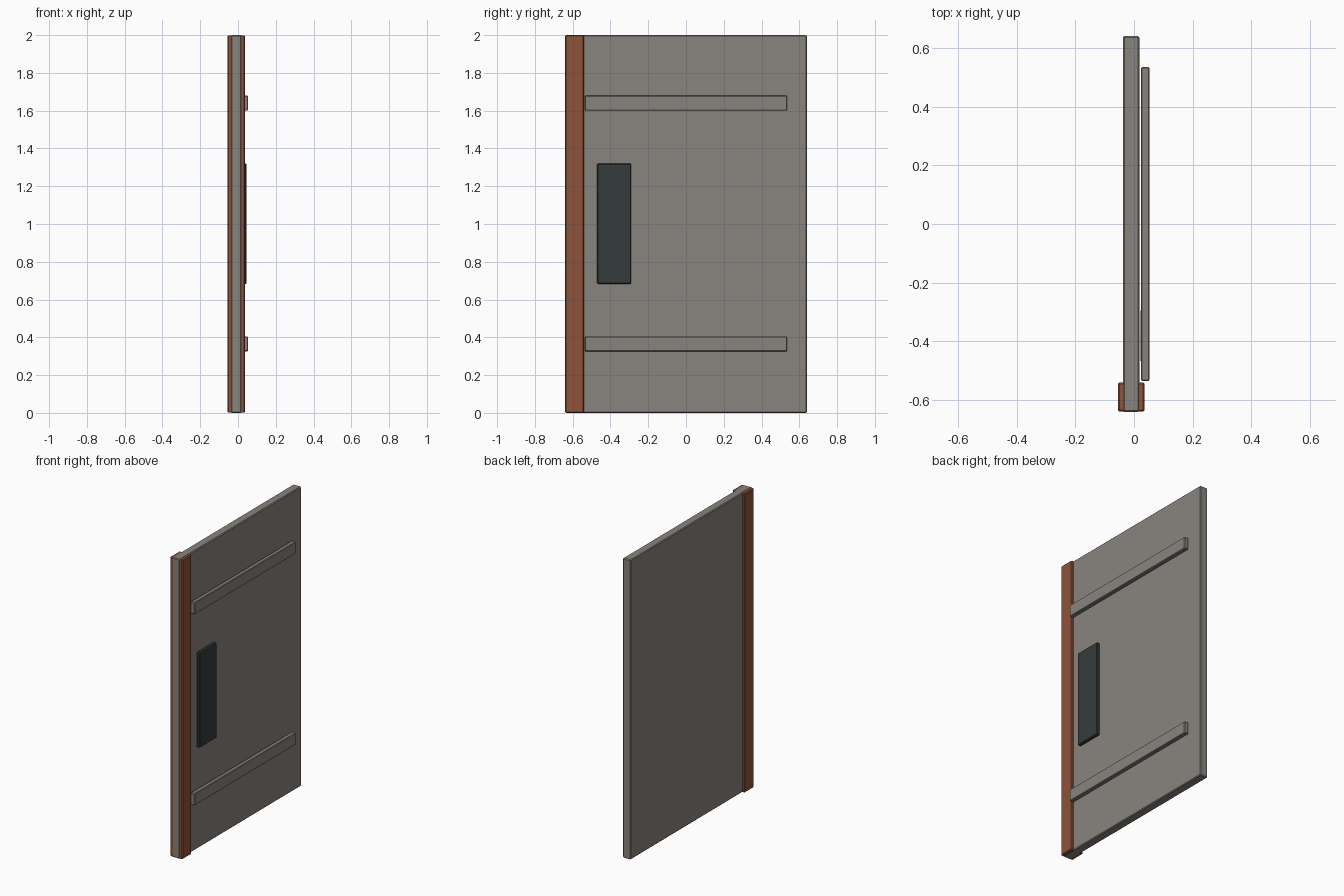
import bpy
import bmesh
from mathutils import Vector

cube = bpy.data.objects.get("Cube")
if cube:
    bpy.data.objects.remove(cube, do_unlink=True)


def make_material(name, rgb):
    mat = bpy.data.materials.new(name)
    mat.use_nodes = True
    color = (*rgb, 1.0)
    mat.diffuse_color = color
    mat.node_tree.nodes["Principled BSDF"].inputs["Base Color"].default_value = color
    return mat


grey = make_material("warm grey", (0.25, 0.23, 0.205))
rust = make_material("rust brown", (0.27, 0.09, 0.045))
dark = make_material("dark slate", (0.036, 0.045, 0.046))


def box(name, low, high, mat, bevel=0.005):
    """Box between two corners with slightly chamfered edges."""
    low, high = Vector(low), Vector(high)
    bm = bmesh.new()
    bmesh.ops.create_cube(bm, size=1)
    bmesh.ops.scale(bm, vec=high - low, verts=bm.verts)
    bmesh.ops.translate(bm, vec=(low + high) / 2, verts=bm.verts)
    mesh = bpy.data.meshes.new(name)
    bm.to_mesh(mesh)
    bm.free()
    mesh.materials.append(mat)
    obj = bpy.data.objects.new(name, mesh)
    bpy.context.collection.objects.link(obj)
    mod = obj.modifiers.new("edge chamfer", "BEVEL")
    mod.width = bevel
    mod.segments = 1
    return obj


# Main slab
box("door_panel", (-0.038, -0.64, 0), (0.019, 0.64, 2), grey)

# Wider strip around the front edge, a hair inside the slab's end faces
box("edge_strip", (-0.055, -0.639, 0.001), (0.036, -0.54, 1.999), rust)

# Horizontal rails on the right face
for name, z in (("lower_rail", 0.365), ("upper_rail", 1.64)):
    box(name, (0.024, -0.535, z - 0.04), (0.053, 0.535, z + 0.04), grey, 0.004)

# Push plate beside the strip
box("push_plate", (0.022, -0.47, 0.683), (0.046, -0.29, 1.32), dark)
